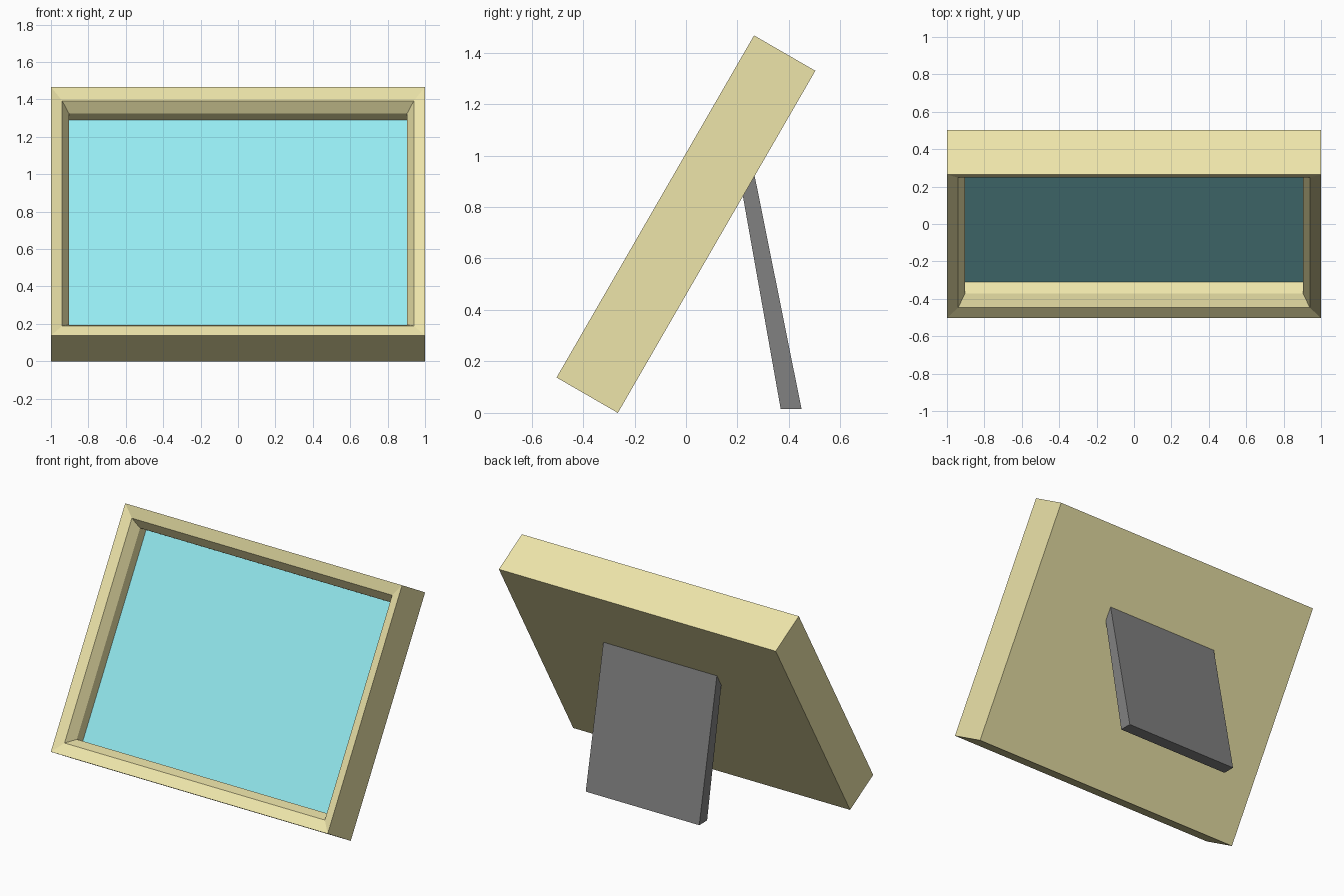
import bpy, math

if "Cube" in bpy.data.objects:
    bpy.data.objects.remove(bpy.data.objects["Cube"])

H, D, TILT = 1.535, 0.275, math.radians(-30)
ORIGIN = (0, -0.503, D / 2)


def material(name, rgb):
    m = bpy.data.materials.new(name)
    m.diffuse_color = (*rgb, 1)
    m.use_nodes = True
    m.node_tree.nodes["Principled BSDF"].inputs["Base Color"].default_value = m.diffuse_color
    return m


def add_mesh(name, verts, faces, mat):
    me = bpy.data.meshes.new(name)
    me.from_pydata(verts, [], faces)
    me.materials.append(mat)
    ob = bpy.data.objects.new(name, me)
    bpy.context.collection.objects.link(ob)
    return ob


def lean_back(ob):
    ob.location = ORIGIN
    ob.rotation_euler.x = TILT


def ring(half, margin, depth):
    lo, hi = margin, H - margin
    return [(-half, depth, lo), (half, depth, lo), (half, depth, hi), (-half, depth, hi)]


def bridge(a, b):
    return [(a + i, a + (i + 1) % 4, b + (i + 1) % 4, b + i) for i in range(4)]


gold = material("gold", (0.85, 0.78, 0.40))
cyan = material("cyan", (0.30, 0.83, 0.88))
dark = material("dark", (0.22, 0.22, 0.22))

# Frame: closed back, outer sides, sloped rim, bevel and recess wall
profile = [(1, 0, D), (1, 0, 0), (0.94, 0.073, 0.0225), (0.904, 0.115, 0.085), (0.904, 0.115, 0.1565)]
verts = [v for p in profile for v in ring(*p)]
faces = [(3, 2, 1, 0)]
for i in range(len(profile) - 1):
    faces += bridge(4 * i, 4 * i + 4)
lean_back(add_mesh("frame", verts, faces, gold))

# Picture panel at the bottom of the recess
lean_back(add_mesh("picture_panel", ring(*profile[-1]), [(0, 1, 2, 3)], cyan))

# Support leg: slightly tapered slab, its top sunk into the frame back
side = [(0.368, 0.015), (0.449, 0.015), (0.261, 0.95), (0.202, 0.95)]
verts = [(x, y, z) for x in (-0.41, 0.41) for y, z in side]
add_mesh("support_leg", verts, [(3, 2, 1, 0), (4, 5, 6, 7)] + bridge(0, 4), dark)
